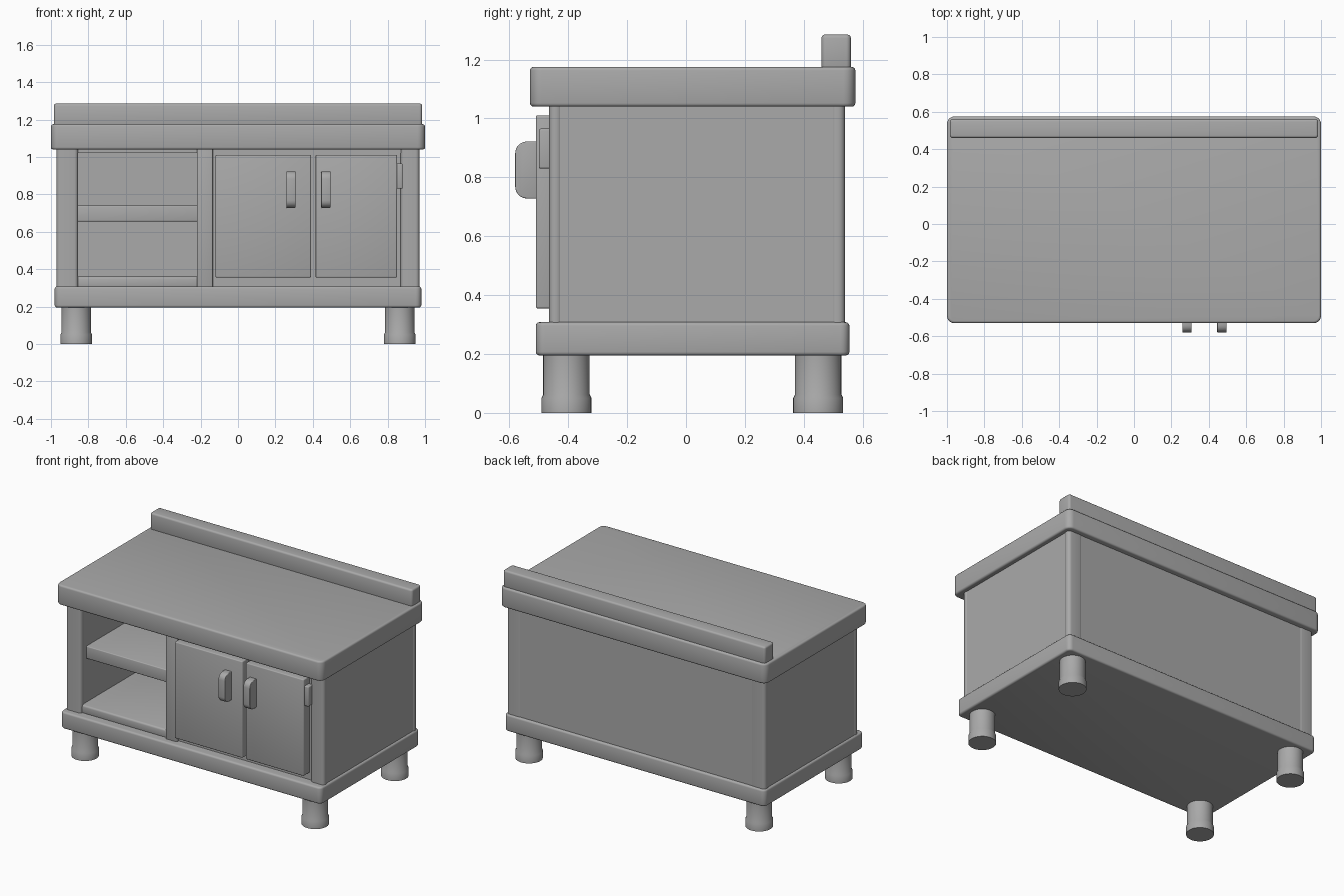
import bpy, bmesh, math
from mathutils import Vector

cube = bpy.data.objects.get("Cube")
if cube:
    bpy.data.objects.remove(cube, do_unlink=True)

grey = bpy.data.materials.new("plain grey")
grey.use_nodes = True
COLOUR = (0.4, 0.4, 0.4, 1)
grey.diffuse_color = COLOUR
grey.node_tree.nodes["Principled BSDF"].inputs["Base Color"].default_value = COLOUR


def finish(name, bm):
    """Turn a bmesh into a shaded, coloured object."""
    bmesh.ops.recalc_face_normals(bm, faces=bm.faces)
    mesh = bpy.data.meshes.new(name)
    bm.to_mesh(mesh)
    bm.free()
    mesh.materials.append(grey)
    obj = bpy.data.objects.new(name, mesh)
    bpy.context.collection.objects.link(obj)
    bpy.ops.object.select_all(action="DESELECT")
    obj.select_set(True)
    bpy.context.view_layer.objects.active = obj
    bpy.ops.object.shade_smooth_by_angle(angle=math.radians(35))
    return obj


def box(name, x, y, z, bevel=0.006, corner=0.0, pick=None):
    """Box from (min, max) ranges; picked edges get a large corner radius first."""
    bm = bmesh.new()
    bmesh.ops.create_cube(bm, size=1)
    for v in bm.verts:
        v.co = Vector([r[0] if c < 0 else r[1] for c, r in zip(v.co, (x, y, z))])
    if corner:
        pick = pick or (lambda a, b: abs(a.z - b.z) > 1e-4)
        edges = [e for e in bm.edges if pick(e.verts[0].co, e.verts[1].co)]
        bmesh.ops.bevel(bm, geom=edges, offset=corner, segments=5,
                        profile=0.5, affect="EDGES")
    if bevel:
        edges = [e for e in bm.edges if e.calc_face_angle(0) > math.radians(60)]
        bmesh.ops.bevel(bm, geom=edges, offset=bevel, segments=3,
                        profile=0.5, affect="EDGES")
    return finish(name, bm)


# Worktop, upstand and plinth
box("worktop", (-1, 1), (-0.53, 0.575), (1.04, 1.175), 0.012, 0.04)
box("rear_upstand", (-0.985, 0.985), (0.46, 0.56), (1.165, 1.285), 0.012, 0.016)
box("plinth", (-0.98, 0.98), (-0.51, 0.555), (0.195, 0.308), 0.012, 0.03)

# Carcass: outer walls, corner posts, divider and rails
LOW, HIGH = 0.3, 1.05
for side, s in (("right", -1), ("left", 1)):
    def span(a, b):
        return tuple(sorted((s * a, s * b)))
    box(side + "_side_panel", span(0.86, 0.966), (-0.43, 0.51), (LOW, HIGH), 0)
    inner = 0.855 if s < 0 else 0.87
    box(side + "_front_post", span(inner, 0.97), (-0.465, -0.42), (LOW, HIGH), 0, 0.02)
    box(side + "_back_post", span(0.86, 0.97), (0.49, 0.54), (LOW, HIGH), 0, 0.022)
box("back_panel", (-0.94, 0.94), (0.49, 0.537), (LOW, HIGH), 0)
box("divider", (-0.22, -0.135), (-0.465, 0.5), (LOW, HIGH), 0.006)
box("top_rail", (-0.87, 0.88), (-0.45, 0.5), (1.02, HIGH), 0)
box("cupboard_core", (-0.15, 0.88), (-0.445, 0.5), (LOW, 1.03), 0)

# Open shelving
box("shelf_floor", (-0.87, -0.2), (-0.45, 0.5), (LOW, 0.36), 0.012)
box("middle_shelf", (-0.87, -0.2), (-0.4, 0.5), (0.655, 0.74), 0.006)

# Doors, handles and hinge
for side, x, hx in (("right", (-0.12, 0.39), 0.283), ("left", (0.415, 0.85), 0.47)):
    box(side + "_door", x, (-0.51, -0.44), (0.355, 1.01), 0.006)
    box(side + "_handle", (hx - 0.025, hx + 0.025), (-0.58, -0.5), (0.728, 0.922),
        0.004, 0.04,
        lambda a, b: abs(a.x - b.x) > 1e-4 and a.y < -0.55)
box("door_hinge", (0.845, 0.88), (-0.5, -0.45), (0.83, 0.965), 0.006)

# Turned legs with a wider foot
profile = [(0, 0), (0.085, 0), (0.085, 0.05), (0.079, 0.062), (0.079, 0.2), (0, 0.2)]
for side, x in (("right", -0.865), ("left", 0.865)):
    for end, y in (("front", -0.406), ("back", 0.449)):
        bm = bmesh.new()
        verts = [bm.verts.new((x + r, y, z)) for r, z in profile]
        edges = [bm.edges.new(p) for p in zip(verts, verts[1:])]
        bmesh.ops.spin(bm, geom=verts + edges, cent=(x, y, 0), axis=(0, 0, 1),
                       angle=math.tau, steps=32, use_merge=True)
        bmesh.ops.remove_doubles(bm, verts=bm.verts, dist=1e-5)
        finish(f"{side}_{end}_leg", bm)
